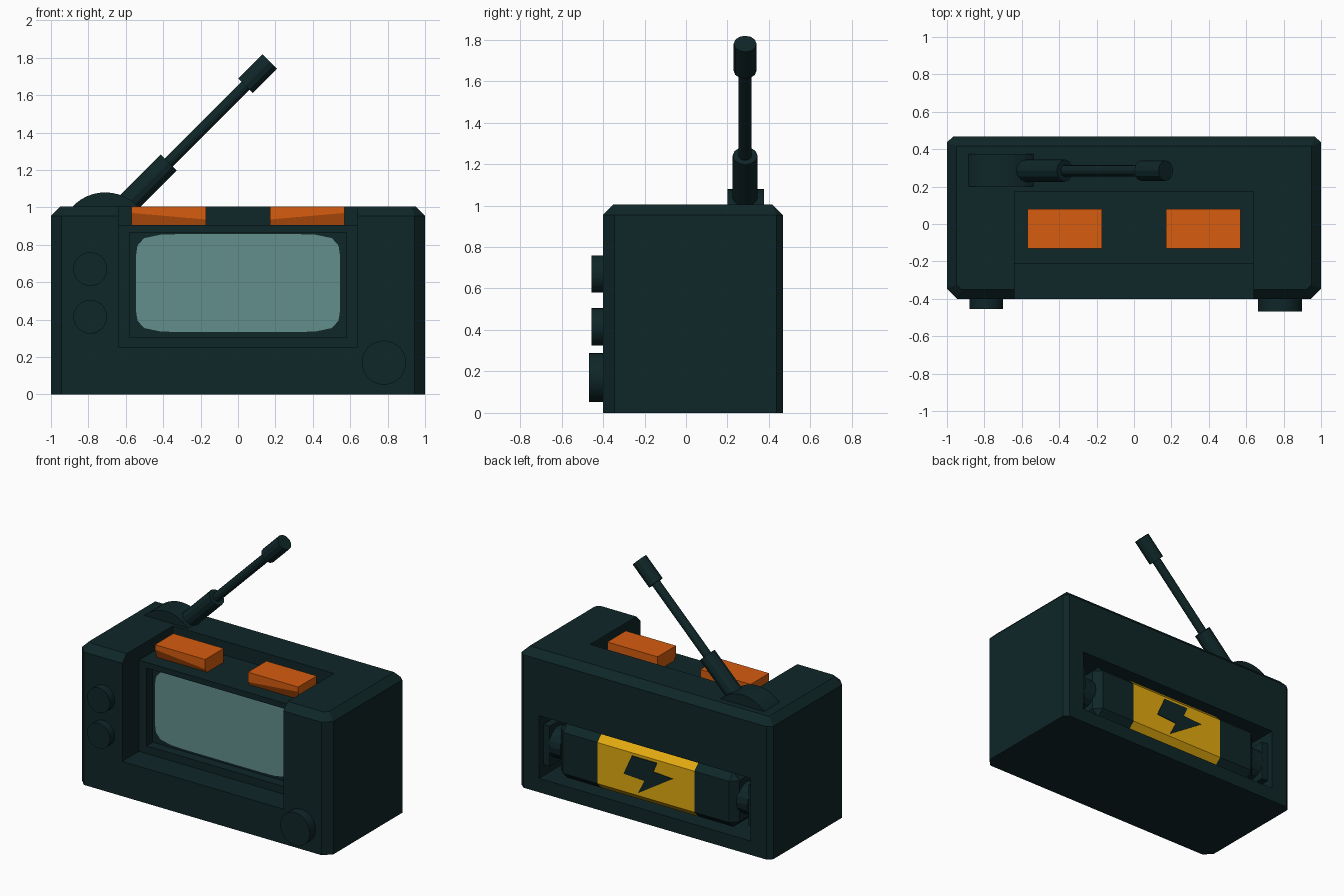
import bpy, bmesh, math
from mathutils import Vector

if "Cube" in bpy.data.objects:
    bpy.data.objects.remove(bpy.data.objects["Cube"])


def material(name, rgb):
    lin = [((c / 255 + 0.055) / 1.055) ** 2.4 if c > 10 else c / 255 / 12.92 for c in rgb]
    m = bpy.data.materials.new(name)
    m.diffuse_color = (*lin, 1)
    m.use_nodes = True
    m.node_tree.nodes["Principled BSDF"].inputs["Base Color"].default_value = m.diffuse_color
    return m


DARK = material("dark_teal_plastic", (15, 38, 40))
GLASS = material("pale_teal_glass", (97, 143, 140))
ORANGE = material("orange_button", (214, 92, 16))
YELLOW = material("yellow_label", (226, 171, 16))


def finish(name, bm, *mats):
    bmesh.ops.recalc_face_normals(bm, faces=bm.faces)
    me = bpy.data.meshes.new(name)
    bm.to_mesh(me)
    bm.free()
    for m in mats:
        me.materials.append(m)
    ob = bpy.data.objects.new(name, me)
    bpy.context.collection.objects.link(ob)
    return ob


def prism(points, direction):
    bm = bmesh.new()
    face = bm.faces.new([bm.verts.new(p) for p in points])
    ext = bmesh.ops.extrude_face_region(bm, geom=[face], use_keep_orig=True)
    vs = [g for g in ext["geom"] if isinstance(g, bmesh.types.BMVert)]
    bmesh.ops.translate(bm, vec=direction, verts=vs)
    bmesh.ops.recalc_face_normals(bm, faces=bm.faces)
    return bm


def box(x0, x1, y0, y1, z0, z1):
    return prism([(x0, y0, z0), (x1, y0, z0), (x1, y1, z0), (x0, y1, z0)], (0, 0, z1 - z0))


def rod(name, a, b, r, sides, mat, smooth=False):
    a, b = Vector(a), Vector(b)
    bm = bmesh.new()
    bmesh.ops.create_cone(bm, cap_ends=True, segments=sides, radius1=r, radius2=r, depth=(b - a).length)
    q = Vector((0, 0, 1)).rotation_difference(b - a)
    for v in bm.verts:
        v.co = q @ v.co + (a + b) / 2
    ob = finish(name, bm, mat)
    if smooth:
        bpy.context.view_layer.objects.active = ob
        bpy.ops.object.select_all(action='DESELECT')
        ob.select_set(True)
        bpy.ops.object.shade_smooth_by_angle(angle=math.radians(30))
    return ob


def cut(ob, bm):
    cutter = finish("cutter", bm, DARK)
    cutter.hide_render = True
    mod = ob.modifiers.new("cut", 'BOOLEAN')
    mod.operation, mod.solver, mod.object = 'DIFFERENCE', 'EXACT', cutter
    bpy.context.view_layer.objects.active = ob
    bpy.ops.object.modifier_apply(modifier=mod.name)
    bpy.data.objects.remove(cutter)


# Case: chamfered footprint, chamfered top rim
half = [(0.945, -0.40), (1, -0.345), (1, 0.437), (0.967, 0.467)]
outline = half + [(-x, y) for x, y in reversed(half)]
H = 1.005
bm = prism([(x, y, 0) for x, y in outline], (0, 0, H))
top = [e for e in bm.edges if all(v.co.z > H - 0.01 for v in e.verts)]
bmesh.ops.bevel(bm, geom=top, offset=0.05, segments=1, affect='EDGES')
case = finish("case", bm, DARK)
cut(case, box(-0.64, 0.64, -0.6, -0.21, 0.25, 1.3))      # front bay
cut(case, box(-0.64, 0.64, -0.5, 0.175, 0.905, 1.3))     # button shelf
cut(case, box(-0.58, 0.58, -0.4, -0.14, 0.305, 0.865))   # screen seat
cut(case, box(-0.84, 0.84, 0.17, 0.7, 0.10, 0.55))       # battery bay

# Screen: rounded superellipse plate
pts = []
for i in range(48):
    t = 2 * math.pi * i / 48
    c, s = math.cos(t), math.sin(t)
    p = (abs(c) ** 8 + abs(s) ** 8) ** (-1 / 8)
    pts.append((0.548 * p * c, -0.165, 0.595 + 0.265 * p * s))
finish("screen", prism(pts, (0, 0.03, 0)), GLASS)

# Buttons with an undercut front edge
for side, name in ((-1, "left_button"), (1, "right_button")):
    bm = box(0.17, 0.57, -0.13, 0.08, 0.90, H)
    front = [e for e in bm.edges if all(v.co.y < -0.12 for v in e.verts)
             and abs(e.verts[0].co.z - e.verts[1].co.z) > 0.05]
    mid = bmesh.ops.subdivide_edges(bm, edges=front, cuts=1)["geom_inner"]
    for v in mid:
        if isinstance(v, bmesh.types.BMVert):
            v.co.z = 0.97 if v.co.x > 0.3 else 0.935
    for v in bm.verts:
        if v.co.y < -0.12 and v.co.z < 0.92:
            v.co.y += 0.025
        v.co.x *= side
    finish(name, bm, ORANGE)

# Knobs
for name, x, z, r, y in (("upper_knob", -0.79, 0.67, 0.09, -0.455),
                         ("lower_knob", -0.79, 0.415, 0.09, -0.455),
                         ("tuning_knob", 0.78, 0.17, 0.118, -0.467)):
    rod(name, (x, -0.38, z), (x, y, z), r, 32, DARK, True)

# Antenna pivot: the arc of a disc rising out of the top
a0 = math.asin(0.13 / 0.24)
arc = [a0 + (math.pi - 2 * a0) * i / 14 for i in range(15)]
finish("antenna_pivot", prism([(-0.71 + 0.24 * math.cos(a), 0.20, 0.84 + 0.24 * math.sin(a))
                               for a in arc], (0, 0.175, 0)), DARK)

# Antenna segments along a 45 degree line
for name, xa, xb, r in (("antenna_sleeve", -0.61, -0.37, 0.06),
                        ("antenna_rod", -0.40, 0.06, 0.031),
                        ("antenna_tip", 0.04, 0.17, 0.055)):
    rod(name, (xa, 0.285, xa + 1.61), (xb, 0.285, xb + 1.61), r, 12, DARK)

# Battery: chamfered block with a yellow middle band
bm = box(-0.71, 0.71, 0.18, 0.455, 0.13, 0.525)
bmesh.ops.bevel(bm, geom=bm.edges[:], offset=0.05, segments=1, affect='EDGES')
for x in (-0.385, 0.385):
    bmesh.ops.bisect_plane(bm, geom=bm.verts[:] + bm.edges[:] + bm.faces[:],
                           plane_co=(x, 0, 0), plane_no=(1, 0, 0))
for f in bm.faces:
    f.material_index = int(abs(f.calc_center_median().x) < 0.38)
finish("battery", bm, DARK, YELLOW)

# Battery contacts
for s, name in ((-1, "left_contact"), (1, "right_contact")):
    rod(name, (s * 0.70, 0.32, 0.327), (s * 0.79, 0.32, 0.327), 0.11, 16, DARK)
    finish(name + "_plate", box(min(s * 0.79, s * 0.85), max(s * 0.79, s * 0.85),
                                0.18, 0.42, 0.18, 0.47), DARK)

# Lightning bolt plate
bolt = [(0.11, 0.455), (-0.09, 0.455), (-0.06, 0.385), (-0.215, 0.375),
        (0.06, 0.20), (0.01, 0.30), (0.175, 0.31)]
finish("bolt_mark", prism([(x, 0.453, z) for x, z in bolt], (0, 0.007, 0)), DARK)
